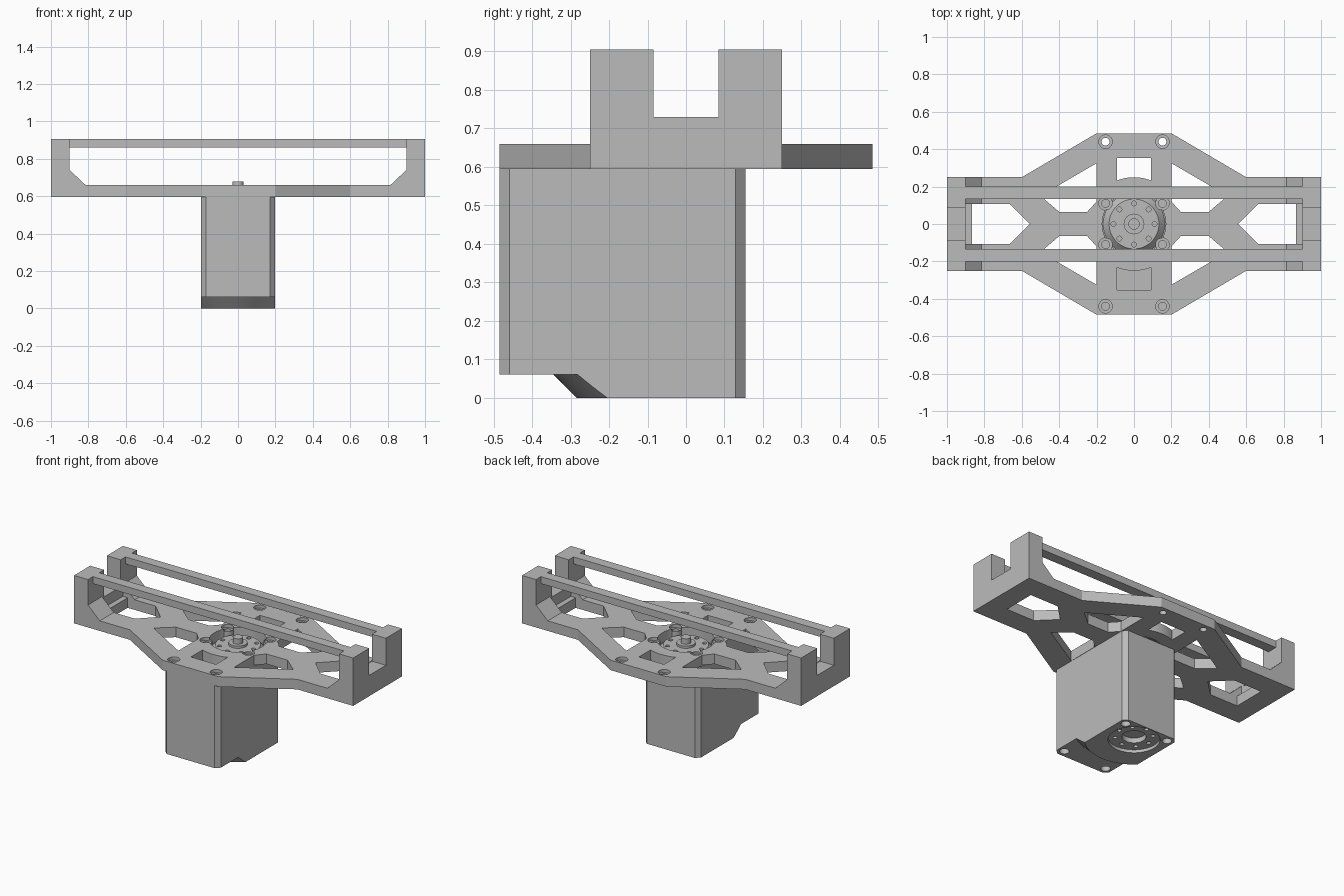
import bpy, bmesh, math

cube = bpy.data.objects.get("Cube")
if cube:
    bpy.data.objects.remove(cube)

grey = bpy.data.materials.new("light grey")
grey.use_nodes = True
grey.diffuse_color = (0.5, 0.5, 0.5, 1)
grey.node_tree.nodes["Principled BSDF"].inputs["Base Color"].default_value = (0.5, 0.5, 0.5, 1)


def finish(name, bm):
    bmesh.ops.recalc_face_normals(bm, faces=bm.faces)
    mesh = bpy.data.meshes.new(name)
    bm.to_mesh(mesh)
    bm.free()
    mesh.materials.append(grey)
    obj = bpy.data.objects.new(name, mesh)
    bpy.context.collection.objects.link(obj)
    return obj


def prism(name, points, low, high, axis="z"):
    """Extrude a 2D outline from low to high along an axis."""
    place = {"x": lambda a, b, c: (c, a, b),
             "y": lambda a, b, c: (a, c, b),
             "z": lambda a, b, c: (a, b, c)}[axis]
    bm = bmesh.new()
    face = bm.faces.new([bm.verts.new(place(a, b, low)) for a, b in points])
    out = bmesh.ops.extrude_face_region(bm, geom=[face])
    start, end = place(0, 0, low), place(0, 0, high)
    move = [e - s for s, e in zip(start, end)]
    bmesh.ops.translate(bm, vec=move, verts=[v for v in out["geom"] if isinstance(v, bmesh.types.BMVert)])
    return finish(name, bm)


def box(name, x, y, z):
    return prism(name, [(x[0], y[0]), (x[1], y[0]), (x[1], y[1]), (x[0], y[1])], *z)


def disc(name, x, y, low, high, r1, r2=None, sides=24):
    bm = bmesh.new()
    bmesh.ops.create_cone(bm, cap_ends=True, segments=sides, radius1=r1,
                          radius2=r1 if r2 is None else r2, depth=high - low)
    bmesh.ops.translate(bm, vec=(x, y, (low + high) / 2), verts=bm.verts)
    return finish(name, bm)


def combine(target, tools, operation="DIFFERENCE"):
    for tool in tools:
        mod = target.modifiers.new("cut", "BOOLEAN")
        mod.operation, mod.object, mod.solver = operation, tool, "EXACT"
    bpy.context.view_layer.update()
    evaluated = target.evaluated_get(bpy.context.evaluated_depsgraph_get())
    mesh = bpy.data.meshes.new_from_object(evaluated)
    target.modifiers.clear()
    target.data = mesh
    for tool in tools:
        bpy.data.objects.remove(tool)


def bolt_ring(low, high):
    return [disc("bolt_cutter", 0.11 * math.cos(k * math.pi / 4), 0.11 * math.sin(k * math.pi / 4),
                 low, high, 0.013, sides=12) for k in range(8)]


def mirrored(points, sx, sy):
    return [(sx * x, sy * y) for x, y in points]


SIGNS = [(sx, sy) for sx in (-1, 1) for sy in (-1, 1)]
BOTTOM, TOP = 0.595, 0.66
CUT = (BOTTOM - 0.05, TOP + 0.05)

# Bracket plate with truss openings
quarter = [(1, 0.25), (0.6, 0.25), (0.2, 0.485)]
outline = quarter + mirrored(quarter, -1, 1)[::-1] + mirrored(quarter, -1, -1) + mirrored(quarter, 1, -1)[::-1]
plate = prism("bracket_plate", outline, BOTTOM, TOP)
truss = [(0.2, 0.325), (0.5, 0.15), (0.4, 0.065), (0.25, 0.065), (0.2, 0.12)]
end_hole = [(0.866, 0.107), (0.665, 0.107), (0.556, 0), (0.665, -0.107), (0.866, -0.107)]
arc = [(0.25 * math.sin(a), 0.25 * math.cos(a)) for a in [0.368 * k / 4 for k in range(-4, 5)]]
window = [(0.09, 0.353), (-0.09, 0.353)] + arc
cutters = [prism("truss_cutter", mirrored(truss, sx, sy), *CUT) for sx, sy in SIGNS]
cutters += [prism("end_cutter", mirrored(end_hole, s, 1), *CUT) for s in (-1, 1)]
cutters += [prism("window_cutter", mirrored(window, 1, s), *CUT) for s in (-1, 1)]
cutters.append(disc("bore_cutter", 0, 0, *CUT, 0.17, sides=64))
combine(plate, cutters)

# Screw seats around the bore and at the plate ends
combine(plate, [disc("seat", sx * 0.15, sy * 0.11, BOTTOM, 0.65, 0.036) for sx, sy in SIGNS], "UNION")
seats = [(sx * 0.152, sy * y) for sx, sy in SIGNS for y in (0.11, 0.44)]
combine(plate, [disc("counterbore", x, y, 0.64, CUT[1], 0.036) for x, y in seats])
combine(plate, [disc("screw_hole", x, y, *CUT, 0.021) for x, y in seats])

# Notched end walls, gussets and top rails
notch = [(0.25, TOP), (0.25, 0.905), (0.085, 0.905), (0.085, 0.73)]
wall = notch + mirrored(notch, -1, 1)[::-1]
for side, s in (("left", 1), ("right", -1)):
    prism(side + "_end_wall", wall, s * 0.9, s, "x")
    for end, e in (("front", -1), ("back", 1)):
        prism(side + "_" + end + "_gusset", [(s * 0.815, TOP), (s * 0.9, 0.74), (s * 0.9, TOP)],
              e * 0.107, e * 0.25, "y")
for end, e in (("front", -1), ("back", 1)):
    box(end + "_rail", (-0.9, 0.9), sorted((e * 0.134, e * 0.2)), (0.86, 0.905))

# Motor housing with chamfered upright corners
housing = [(0.172, -0.485), (0.198, -0.459), (0.198, 0.129), (0.172, 0.155)]
housing += mirrored(housing, -1, 1)[::-1]
body = prism("motor_body", housing, 0.06, BOTTOM)
combine(body, [disc("foot_hole", s * 0.155, -0.44, 0.03, 0.1, 0.028) for s in (-1, 1)])

# Round-fronted base with its recessed lower flange
base = disc("motor_base", 0, 0, 0, 0.06, 0.285, 0.344, sides=96)
combine(base, [prism("base_limit", housing, -0.05, 0.06)], "INTERSECT")
combine(base, [disc("recess", 0, 0, -0.05, 0.02, 0.15, sides=48)])
lower = [disc("lower_bore", 0, 0, -0.05, 0.052, 0.07, sides=32)] + bolt_ring(-0.02, 0.04)
lower += [disc("foot_hole", s * 0.155, 0.11, -0.05, 0.04, 0.028) for s in (-1, 1)]
combine(base, lower)

# Output flange, hub and shaft
flange = disc("output_flange", 0, 0, BOTTOM, 0.63, 0.165, 0.133, sides=64)
combine(flange, bolt_ring(0.605, 0.65))
hub = disc("output_hub", 0, 0, 0.625, 0.645, 0.055, sides=32)
shaft = disc("output_shaft", 0, 0, 0.64, 0.68, 0.03, sides=24)

# Smooth the round parts and keep the machined edges crisp
bpy.ops.object.select_all(action="DESELECT")
for part in (plate, body, base, flange, hub, shaft):
    part.select_set(True)
bpy.context.view_layer.objects.active = plate
bpy.ops.object.shade_smooth_by_angle(angle=math.radians(25))
